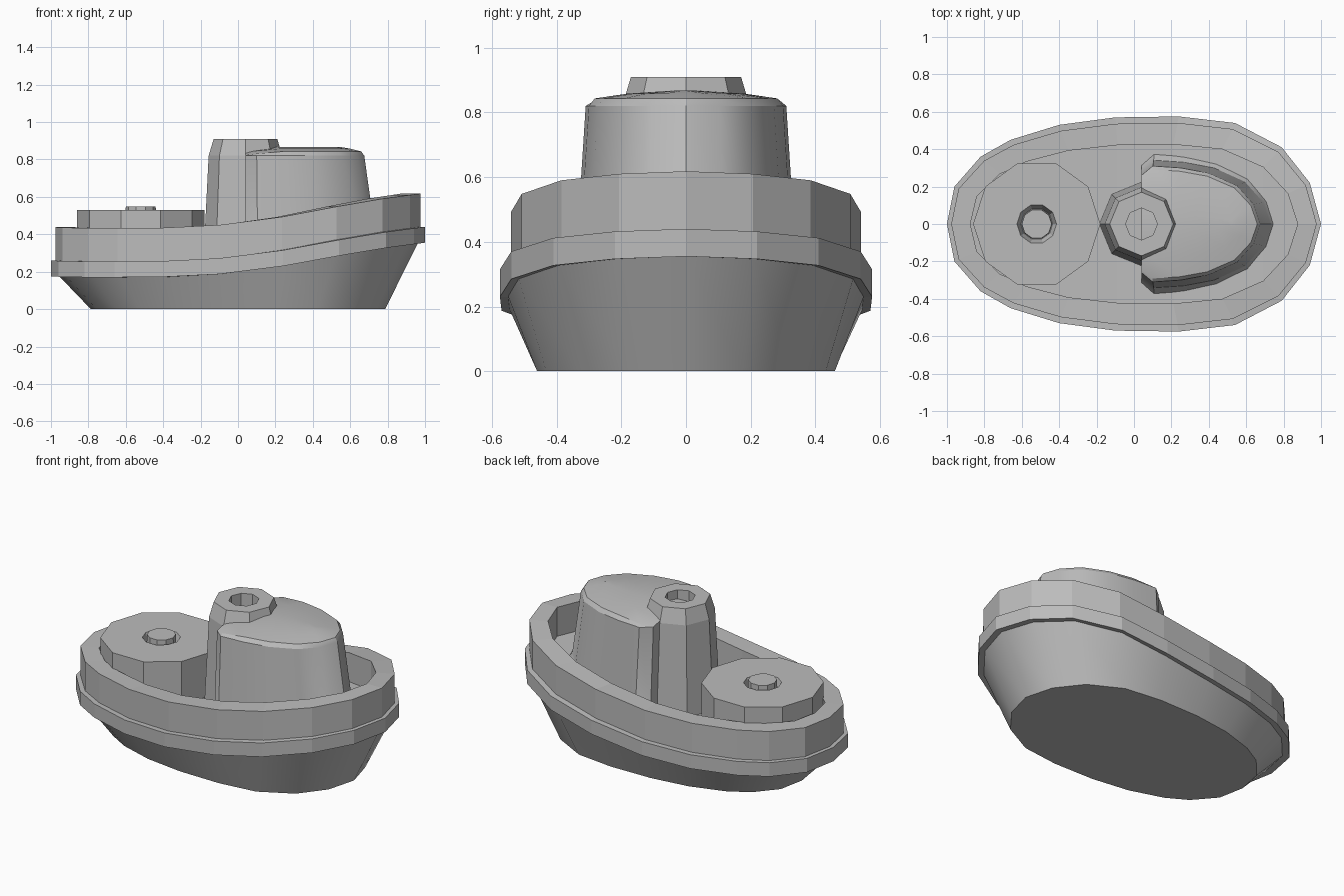
import bpy, bmesh, math

cube = bpy.data.objects.get("Cube")
if cube:
    bpy.data.objects.remove(cube, do_unlink=True)

# One plain grey for the whole boat
grey = bpy.data.materials.new("plain grey")
grey.use_nodes = True
COLOUR = (0.5, 0.5, 0.5, 1)
grey.diffuse_color = COLOUR
grey.node_tree.nodes["Principled BSDF"].inputs["Base Color"].default_value = COLOUR


def loft(name, rings, start=None, end=None, smooth=0):
    """Skin rings of points; ends may be open, 'flat' or 'strips' (curved cap)."""
    bm = bmesh.new()
    loops = [[bm.verts.new(p) for p in ring] for ring in rings]
    n = len(loops[0])
    for a, b in zip(loops, loops[1:]):
        for i in range(n):
            j = (i + 1) % n
            bm.faces.new((a[i], a[j], b[j], b[i]))
    for loop, kind in ((loops[0], start), (loops[-1], end)):
        if kind == "flat":
            bm.faces.new(loop)
        elif kind == "strips":
            for i in range(n // 2):
                quad = (loop[i], loop[i + 1], loop[n - i - 1], loop[-i])
                bm.faces.new(list(dict.fromkeys(quad)))
    bmesh.ops.recalc_face_normals(bm, faces=bm.faces)
    mesh = bpy.data.meshes.new(name)
    bm.to_mesh(mesh)
    bm.free()
    obj = bpy.data.objects.new(name, mesh)
    bpy.context.collection.objects.link(obj)
    mesh.materials.append(grey)
    if smooth:
        bpy.context.view_layer.objects.active = obj
        obj.select_set(True)
        bpy.ops.object.shade_smooth_by_angle(angle=math.radians(smooth))
        obj.select_set(False)
    return obj


def mirrored(half):
    """Close a half outline that starts and ends on the centre line."""
    return half + [(p[0], -p[1], *p[2:]) for p in half[-2:0:-1]]


def turned(x, sides, profile):
    """Rings of a faceted upright part, from (radius, height) pairs."""
    angles = [math.tau * i / sides for i in range(sides)]
    return [[(x + r * math.cos(a), r * math.sin(a), z) for a in angles]
            for r, z in profile]


# Hull stations: x, half width, deck height along the sheer
STATIONS = [(-1, 0, .26), (-.96, .2, .258), (-.82, .36, .255), (-.66, .45, .255),
            (-.4, .53, .257), (-.1, .57, .272), (.24, .575, .315), (.54, .54, .37),
            (.79, .41, .412), (.94, .22, .432), (1, 0, .44)]
OUTLINE = mirrored(STATIONS)


def sheer(sx, sy, lift):
    return [(x * sx, y * sy, z + lift) for x, y, z in OUTLINE]


def deck_height(x):
    for a, b in zip(STATIONS, STATIONS[1:]):
        if a[0] <= x <= b[0]:
            return a[2] + (b[2] - a[2]) * (x - a[0]) / (b[0] - a[0])
    return STATIONS[-1][2]


# Flared hull with a flat bottom
bottom = [(x * .787, y * .8, 0) for x, y, z in OUTLINE]
loft("hull", [bottom, sheer(.97, .965, -.07)], start="flat", smooth=40)

# Rubbing rail around the hull
loft("rubbing_rail", [sheer(.94, .94, -.085), sheer(1, 1, -.085),
                      sheer(1, 1, 0), sheer(.95, .92, 0)])

# Thick bulwark with the sunken deck inside
loft("bulwark_and_deck", [sheer(.977, .94, -.02), sheer(.977, .94, .178),
                          sheer(.875, .74, .178), sheer(.875, .74, 0)], end="strips")

# Cabin: rounded towards the bow, flared at the foot, low crowned roof
CABIN = mirrored([(.04, 0), (.04, .26), (.1, .31), (.25, .3), (.4, .272),
                  (.55, .205), (.64, .105), (.675, 0)])


def cabin_ring(sx, sy, height):
    ring = []
    for x, y in CABIN:
        x = .04 + (x - .04) * sx
        ring.append((x, y * sy, height(x)))
    return ring


def roof(z):
    return lambda x: z - .12 * max(0, .2 - x)


loft("cabin", [cabin_ring(1.13, 1.22, lambda x: deck_height(x) - .005),
               cabin_ring(1.085, 1.1, lambda x: deck_height(x) + .04),
               cabin_ring(1, 1, lambda x: .82),
               cabin_ring(.975, .94, roof(.843)),
               cabin_ring(.88, .6, roof(.858)),
               cabin_ring(.8, .15, roof(.867))], end="strips", smooth=28)

# Hollow octagonal funnel
loft("funnel", turned(.04, 8, [(.225, .26), (.197, .82), (.17, .91),
                               (.085, .91), (.085, .77)]), end="flat")

# Stern drum with a recessed centre, and the post standing in it
loft("stern_drum", turned(-.52, 10, [(.34, .23), (.34, .53), (.106, .53), (.085, .47)]),
     end="flat")
loft("drum_post", turned(-.52, 10, [(.083, .46), (.08, .548)]), end="flat")
